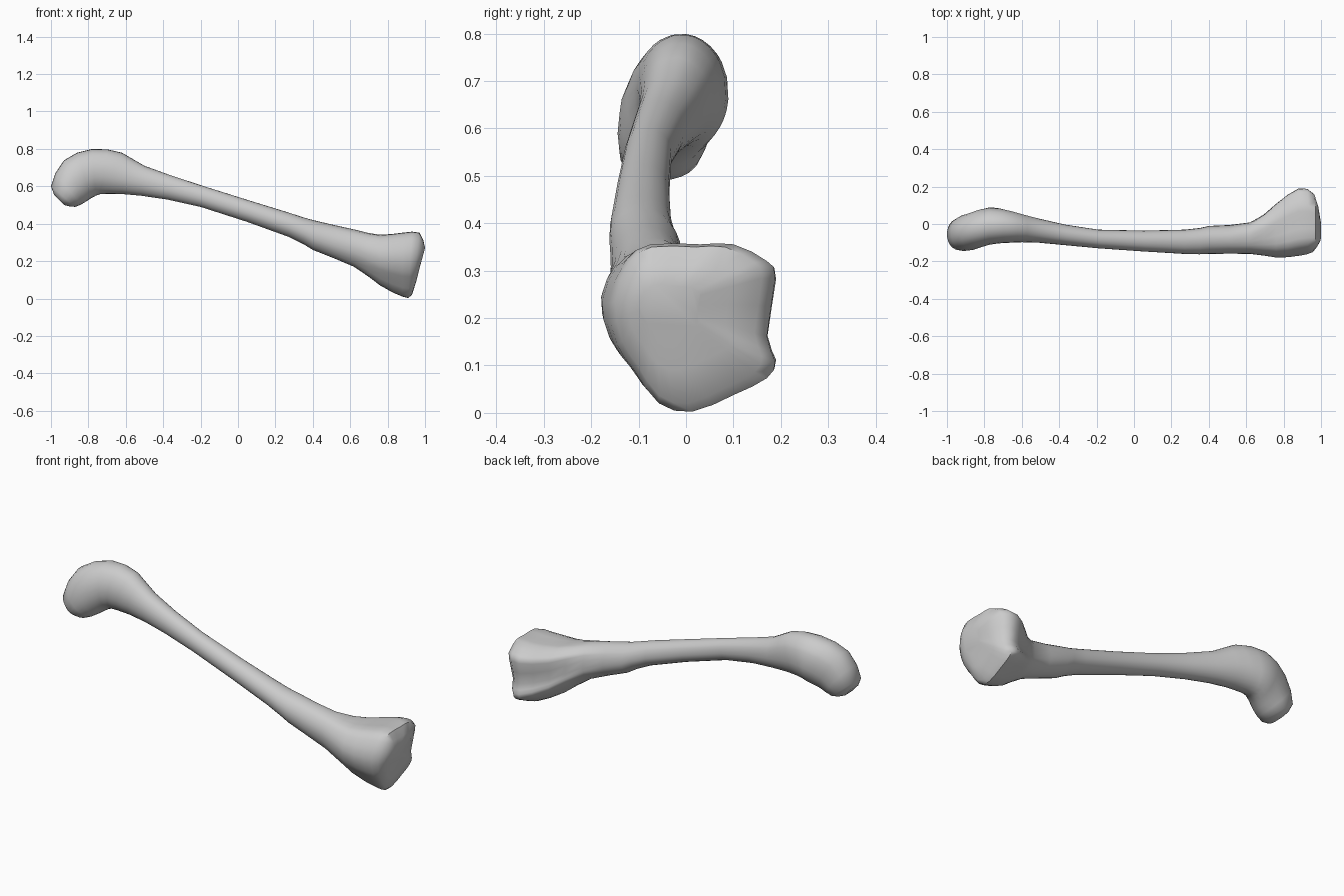
import bpy, bmesh, math
from mathutils import Vector

if "Cube" in bpy.data.objects:
    bpy.data.objects.remove(bpy.data.objects["Cube"], do_unlink=True)

# One plain material
bone_grey = bpy.data.materials.new("bone grey")
bone_grey.use_nodes = True
colour = (0.6, 0.6, 0.6, 1)
bone_grey.diffuse_color = colour
bone_grey.node_tree.nodes["Principled BSDF"].inputs["Base Color"].default_value = colour


def refine(points, cyclic):
    """Add a smooth halfway point between each pair of neighbours."""
    points = [Vector(point) for point in points]
    last = len(points) - 1

    def pick(index):
        return points[index % len(points)] if cyclic else points[min(max(index, 0), last)]

    result = []
    for index, point in enumerate(points):
        result.append(point)
        if cyclic or index < last:
            near = point + pick(index + 1)
            far = pick(index - 1) + pick(index + 2)
            result.append((near * 9 - far) / 16)
    return result


def joint_share(x):
    """Blend from a round shaft to the lobed joint near the left end."""
    amount = min(max((x - 0.55) / 0.28, 0), 1)
    return amount * amount * (3 - 2 * amount)


# Lobed outline of the wide joint, in unit depth and height
joint_outline = refine([
    (1, .6), (.9, -.1), (1, -.4), (.9, -.6), (.5, -.8),
    (0, -1), (-.4, -.9), (-.7, -.5), (-.9, -.2), (-1, .3),
    (-.8, .8), (-.5, 1), (.1, 1), (.5, 1), (.9, .8),
], cyclic=True)

# Rings along the bone: upper x, z; lower x, z; front y, back y
rings = refine([
    # hooked knuckle
    (-.96, .53, -.93, .5, -.1, -.03),
    (-1, .6, -.87, .49, -.14, .03),
    (-.93, .74, -.81, .52, -.14, .06),
    (-.78, .8, -.76, .55, -.11, .09),
    (-.62, .78, -.7, .56, -.1, .07),
    # slim shaft
    (-.5, .71, -.52, .55, -.1, .03),
    (-.18, .6, -.2, .49, -.13, -.03),
    (.27, .46, .27, .33, -.16, -.03),
    (.4, .42, .4, .26, -.16, -.01),
    (.62, .37, .62, .17, -.16, .01),
    # wide joint
    (.76, .34, .76, .07, -.18, .11),
    (.88, .35, .88, .01, -.17, .19),
    (.97, .35, .93, .02, -.15, .16),
    (1, .27, .97, .16, -.1, .03),
], cyclic=False)

# Skin the rings into one closed bone
bm = bmesh.new()
loops = []
for upper_x, upper_z, lower_x, lower_z, front, back in rings:
    upper = Vector((upper_x, (front + back) / 2, upper_z))
    lower = Vector((lower_x, (front + back) / 2, lower_z))
    centre = (upper + lower) / 2
    half_height = (upper - lower) / 2
    half_depth = Vector((0, (back - front) / 2, 0))
    loop = []
    for point in joint_outline:
        depth, height = point.normalized().lerp(point, joint_share(centre.x))
        loop.append(bm.verts.new(centre + half_depth * depth + half_height * height))
    loops.append(loop)

for loop, following in zip(loops, loops[1:]):
    for i in range(len(loop)):
        bm.faces.new((loop[i - 1], loop[i], following[i], following[i - 1]))
for end in (loops[0], loops[-1]):
    bm.faces.new(end)
bmesh.ops.recalc_face_normals(bm, faces=bm.faces)

mesh = bpy.data.meshes.new("long_bone")
bm.to_mesh(mesh)
bm.free()
mesh.materials.append(bone_grey)
bone = bpy.data.objects.new("long_bone", mesh)
bpy.context.collection.objects.link(bone)
bpy.context.view_layer.objects.active = bone
bone.select_set(True)
bpy.ops.object.shade_smooth_by_angle(angle=math.radians(50))
